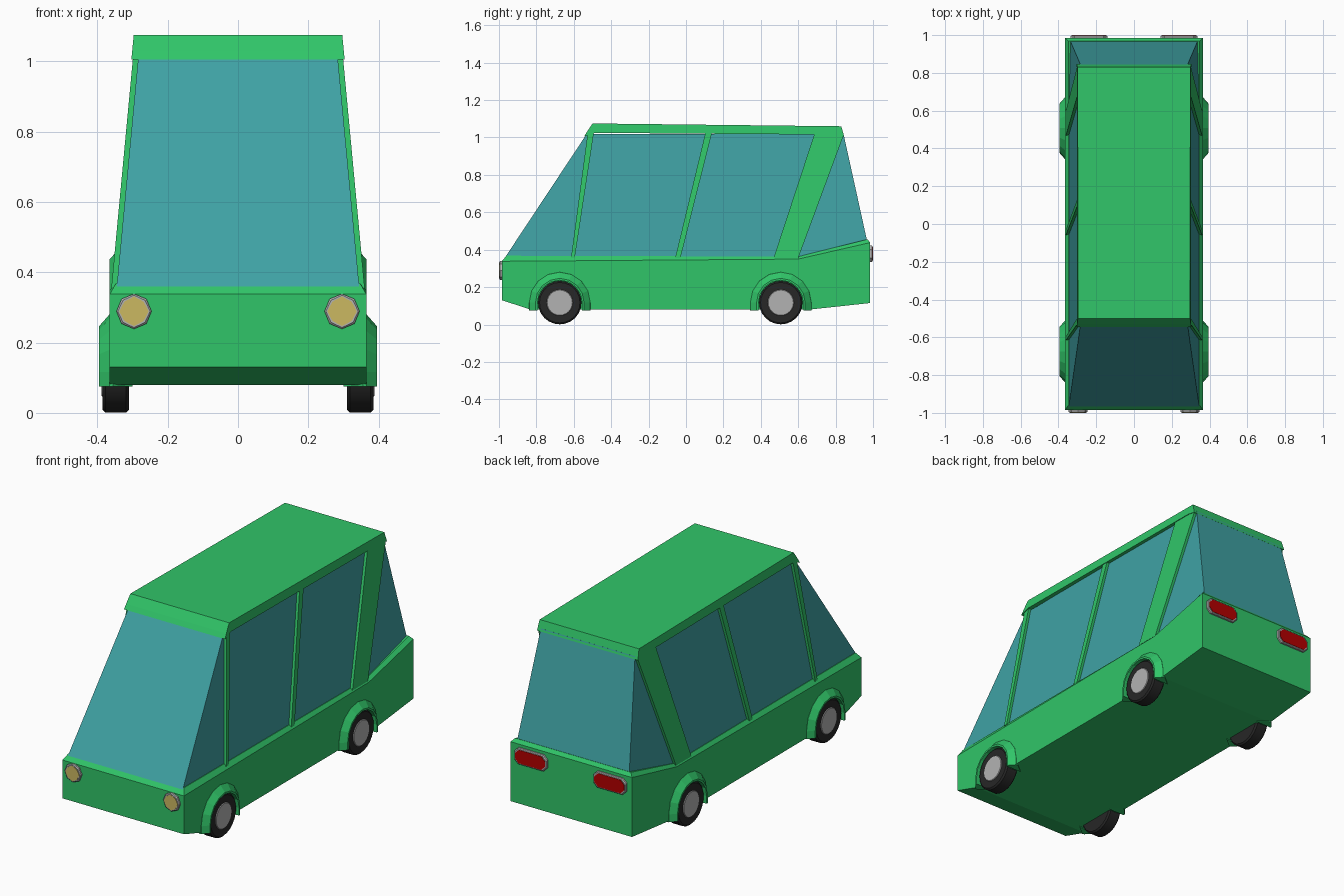
import bpy, bmesh
from math import sin, cos, pi

if "Cube" in bpy.data.objects:
    bpy.data.objects.remove(bpy.data.objects["Cube"])


def mat(name, r, g, b):
    m = bpy.data.materials.new(name)
    m.diffuse_color = (r, g, b, 1)
    m.use_nodes = True
    m.node_tree.nodes["Principled BSDF"].inputs["Base Color"].default_value = m.diffuse_color
    return m


GREEN = mat("green_paint", 0.03, 0.56, 0.14)
GLASS = mat("teal_glass", 0.05, 0.36, 0.37)
RUBBER = mat("rubber", 0.02, 0.02, 0.02)
STEEL = mat("steel", 0.45, 0.45, 0.45)
RED = mat("red_lens", 0.45, 0.0, 0.0)
YELLOW = mat("yellow_lens", 0.6, 0.48, 0.12)


def make(name, verts, faces, material):
    me = bpy.data.meshes.new(name)
    me.from_pydata(verts, [], faces)
    bm = bmesh.new()
    bm.from_mesh(me)
    bmesh.ops.recalc_face_normals(bm, faces=bm.faces)
    bm.to_mesh(me)
    bm.free()
    me.materials.append(material)
    ob = bpy.data.objects.new(name, me)
    bpy.context.collection.objects.link(ob)
    return ob


def loft(name, rings, material, caps=True):
    """Join equal-length closed rings of points."""
    n = len(rings[0])
    faces = [(k * n + i, k * n + (i + 1) % n, (k + 1) * n + (i + 1) % n, (k + 1) * n + i)
             for k in range(len(rings) - 1) for i in range(n)]
    if caps:
        faces += [tuple(range(n)), tuple((len(rings) - 1) * n + i for i in range(n))]
    return make(name, [p for r in rings for p in r], faces, material)


def side_x(z):
    """Half width of the leaning cabin side at height z."""
    return 0.345 - 0.062 * (z - 0.36) / 0.66


def cabin_prism(name, prof, off, material):
    return loft(name, [[(s * (side_x(z) + off), y, z) for y, z in prof] for s in (-1, 1)], material)


# Lower body with a chamfered belt line
lower = [(-0.985, 0.13), (-0.83, 0.08), (0.66, 0.08), (0.985, 0.115),
         (0.985, 0.438), (0.60, 0.35), (-0.985, 0.338)]
belt = [(0.97, 0.456), (0.60, 0.363), (-0.96, 0.368)]
verts, faces = [], []
for s in (-1, 1):
    verts += [(s * 0.365, y, z) for y, z in lower] + [(s * 0.348, y, z) for y, z in belt]
for b in (0, 10):
    faces += [tuple(b + i for i in range(7)), (b + 4, b + 5, b + 8, b + 7), (b + 5, b + 6, b + 9, b + 8)]
loop = [0, 1, 2, 3, 4, 7, 8, 9, 6]
for i, a in enumerate(loop):
    c = loop[(i + 1) % len(loop)]
    faces.append((a, c, c + 10, a + 10))
make("lower_body", verts, faces, GREEN)

# Glass cabin and roof
cabin_prism("cabin_glass", [(-0.968, 0.358), (0.60, 0.355), (0.968, 0.448), (0.842, 1.02), (-0.53, 1.02)], 0, GLASS)
cabin_prism("roof", [(-0.545, 1.005), (-0.53, 1.03), (-0.5, 1.075), (0.83, 1.06),
                     (0.846, 1.005), (0.80, 1.015), (-0.49, 1.025)], 0.019, GREEN)

# Pillars on both sides
pillars = {
    "front_pillar": [(-0.615, 0.355), (-0.595, 0.355), (-0.492, 1.03), (-0.525, 1.03)],
    "middle_pillar": [(-0.058, 0.355), (-0.03, 0.355), (0.14, 1.03), (0.105, 1.03)],
    "rear_pillar": [(0.468, 0.355), (0.60, 0.355), (0.842, 1.01), (0.69, 1.03)],
}
for side, s in (("left", -1), ("right", 1)):
    for name, prof in pillars.items():
        loft(f"{name}_{side}", [[(s * (side_x(z) + o), y, z) for y, z in prof]
                                for o in (-0.012, 0.015)], GREEN)


def wheel_part(name, r, x0, x1, y, material, bevel):
    rings = []
    for x, rr in ((x0, r - bevel), (x0 + bevel, r), (x1 - bevel, r), (x1, r - bevel)):
        rings.append([(x, y + rr * cos(a * pi / 12), 0.117 + rr * sin(a * pi / 12)) for a in range(24)])
    ob = loft(name, rings, material)
    for p in ob.data.polygons:
        p.use_smooth = len(p.vertices) == 4
    ob.data.set_sharp_from_angle(angle=0.6)


def arch_ring(r, x, y):
    pts = [(r * cos(i * pi / 8), r * sin(i * pi / 8)) for i in range(9)]
    pts = [(r, -0.042)] + pts + [(-r, -0.042)]
    return [(x, y + a, 0.117 + b) for a, b in pts]


# Wheels and flared arches
for side, s in (("left", -1), ("right", 1)):
    for end, y in (("front", -0.675), ("rear", 0.507)):
        wheel_part(f"tyre_{end}_{side}", 0.116, s * 0.31, s * 0.385, y, RUBBER, s * 0.008 if s > 0 else -0.008) \
            if s > 0 else wheel_part(f"tyre_{end}_{side}", 0.116, -0.385, -0.31, y, RUBBER, 0.008)
        x0, x1 = sorted((s * 0.34, s * 0.389))
        wheel_part(f"hub_{end}_{side}", 0.07, x0, x1, y, STEEL, 0.003)
        sections = [arch_ring(r, s * x, y) for r, x in
                    ((0.165, 0.355), (0.163, 0.366), (0.13, 0.395), (0.12, 0.395), (0.12, 0.30))]
        # Transposed so each closed ring is the arch's cross-section
        loft(f"wheel_arch_{end}_{side}", [list(c) for c in zip(*sections)], GREEN)


def lamp(name, outline, x, z, y0, y1, lens):
    """Grey bezel with a slightly recessed-edge coloured lens."""
    d = 1 if y1 > y0 else -1

    def ring(inset, y):
        return [(x + a - inset * (1 if a > 1e-4 else -1 if a < -1e-4 else 0), y,
                 z + b - inset * (1 if b > 1e-4 else -1 if b < -1e-4 else 0)) for a, b in outline]
    loft(name + "_bezel", [ring(0, y0), ring(0, y1 - d * 0.004), ring(0.004, y1)], STEEL)
    loft(name + "_lens", [ring(0.008, y0), ring(0.008, y1 + d * 0.002)], lens)


# Round headlights and chamfered tail lights
octagon = [(0.05 * cos(i * pi / 4), 0.05 * sin(i * pi / 4)) for i in range(8)]
w, h, c = 0.098, 0.044, 0.022
plate = [(w, h - c), (w - c, h), (c - w, h), (-w, h - c), (-w, c - h), (c - w, -h), (w - c, -h), (w, c - h)]
for side, s in (("left", -1), ("right", 1)):
    lamp(f"headlight_{side}", octagon, s * 0.296, 0.289, -0.97, -0.998, YELLOW)
    lamp(f"tail_light_{side}", plate, s * 0.238, 0.378, 0.97, 0.998, RED)
